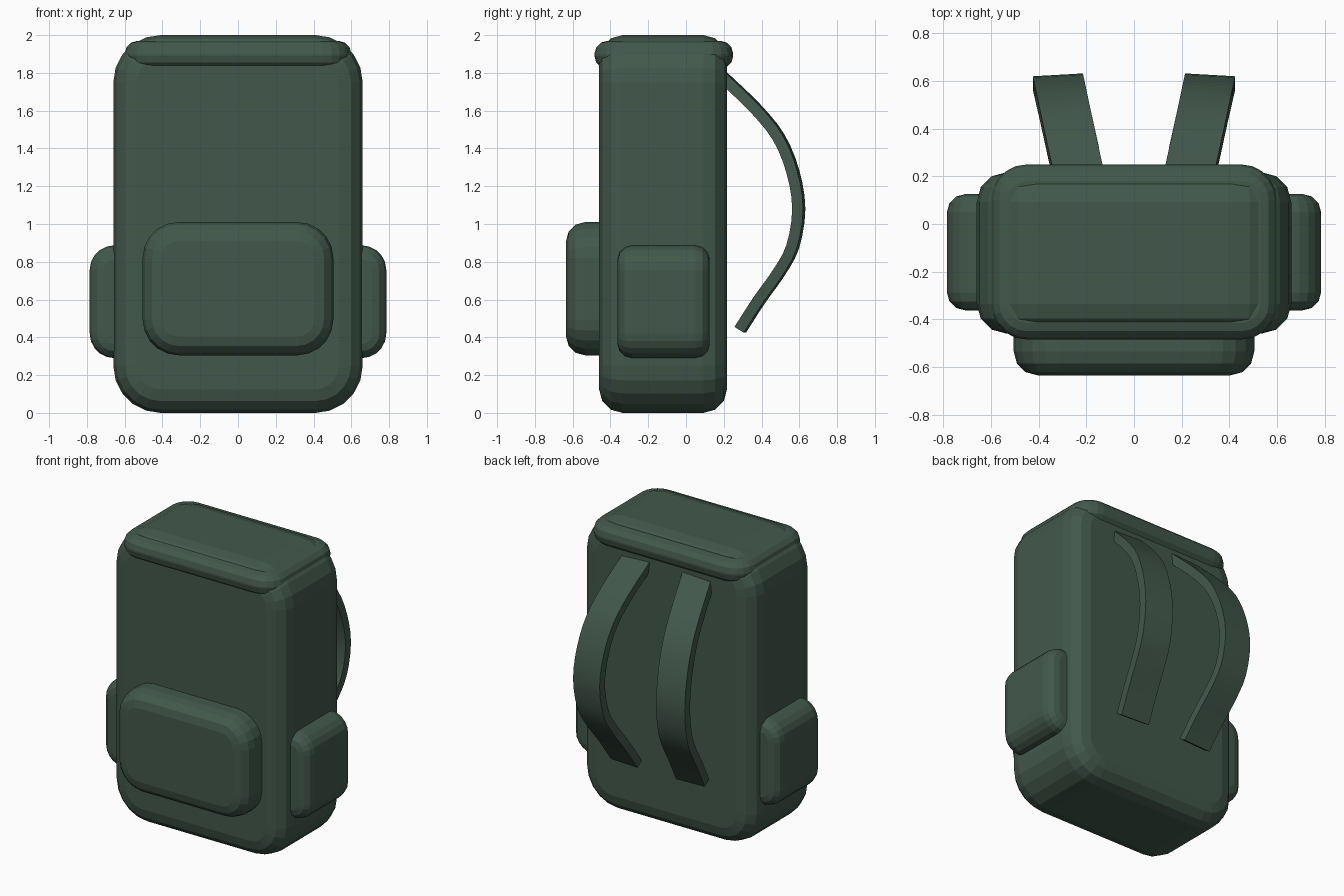
import bpy, bmesh, math
from mathutils import Vector

if "Cube" in bpy.data.objects:
    bpy.data.objects.remove(bpy.data.objects["Cube"])

fabric = bpy.data.materials.new("dark_green_fabric")
fabric.diffuse_color = (0.055, 0.098, 0.071, 1)
fabric.use_nodes = True
fabric.node_tree.nodes["Principled BSDF"].inputs["Base Color"].default_value = fabric.diffuse_color


def finish(name, bm):
    bmesh.ops.recalc_face_normals(bm, faces=bm.faces[:])
    me = bpy.data.meshes.new(name)
    bm.to_mesh(me)
    bm.free()
    me.materials.append(fabric)
    ob = bpy.data.objects.new(name, me)
    bpy.context.collection.objects.link(ob)
    return ob


def bridge(bm, rings):
    """Skin a list of equal vertex rings and cap both ends."""
    n = len(rings[0])
    for a, b in zip(rings, rings[1:]):
        for i in range(n):
            j = (i + 1) % n
            bm.faces.new((a[i], a[j], b[j], b[i]))
    bm.faces.new(rings[0])
    bm.faces.new(rings[-1])


def pad(name, lo, hi, radius, bevel, axis="y", corner_segs=5, bevel_segs=3):
    """Cushion: rounded rectangle extruded along an axis, with rounded rims."""
    lo, hi = Vector(lo), Vector(hi)
    mid, half = (lo + hi) / 2, (hi - lo) / 2
    if axis == "y":
        hu, hv, hw = half.x, half.z, half.y
    else:
        hu, hv, hw = half
    steps = []
    for k in range(bevel_segs + 1):
        t = math.pi / 2 * k / bevel_segs
        steps.append((bevel * (1 - math.sin(t)), hw - bevel * (1 - math.cos(t))))
    levels = [(d, -w) for d, w in steps] + [(d, w) for d, w in reversed(steps)]
    bm = bmesh.new()
    rings = []
    for inset, w in levels:
        ring = []
        r = radius - inset
        for q, (su, sv) in enumerate(((1, 1), (-1, 1), (-1, -1), (1, -1))):
            for s in range(corner_segs + 1):
                t = math.pi / 2 * (q + s / corner_segs)
                u = su * (hu - radius) + r * math.cos(t)
                v = sv * (hv - radius) + r * math.sin(t)
                p = Vector((u, w, v)) if axis == "y" else Vector((u, v, w))
                ring.append(bm.verts.new(mid + p))
        rings.append(ring)
    bridge(bm, rings)
    return finish(name, bm)


def strap(name, side):
    """Flat band swept along a bowed path in depth and height."""
    path = [Vector(p) for p in ((.12, 1.85), (.22, 1.755), (.37, 1.61), (.49, 1.46),
                                (.565, 1.28), (.597, 1.08), (.565, .88), (.49, .74),
                                (.39, .60), (.287, .44))]
    ends = [2 * path[0] - path[1]] + path + [2 * path[-1] - path[-2]]
    pts = []
    for i in range(1, len(ends) - 2):
        a, b, c, d = ends[i - 1:i + 3]
        for s in range(3):
            t = s / 3
            pts.append(0.5 * (2 * b + (c - a) * t + (2 * a - 5 * b + 4 * c - d) * t * t
                              + (3 * b - a - 3 * c + d) * t ** 3))
    pts.append(path[-1])
    bm = bmesh.new()
    rings = []
    for i, p in enumerate(pts):
        tan = (pts[min(i + 1, len(pts) - 1)] - pts[max(i - 1, 0)]).normalized()
        nrm = Vector((-tan.y, tan.x)) * 0.029
        ring = []
        for o, k in ((-1, -1), (1, -1), (1, 1), (-1, 1)):
            q = p + nrm * k
            x = 0.243 + (p.x - 0.25) * 0.22 + o * 0.105
            ring.append(bm.verts.new((side * x, q.x - o * 0.006, q.y)))
        rings.append(ring)
    bridge(bm, rings)
    ob = finish(name, bm)
    bpy.ops.object.select_all(action="DESELECT")
    ob.select_set(True)
    bpy.context.view_layer.objects.active = ob
    bpy.ops.object.shade_smooth_by_angle(angle=math.radians(30))


# Main bag and the lid roll wrapped around its top
pad("bag_body", (-.66, -.46, 0), (.66, .217, 2.0), .25, .125)
pad("top_flap", (-.6, -.485, 1.82), (.6, .25, 1.97), .15, .07, axis="z")

# Pockets
pad("front_pocket", (-.505, -.635, .305), (.505, -.25, 1.01), .19, .1)
for side, label in ((-1, "left"), (1, "right")):
    x0, x1 = sorted((side * .45, side * .785))
    pad(label + "_side_pocket", (x0, -.362, .29), (x1, .125, .887), .13, .075)
    # Shoulder straps on the back
    strap(label + "_shoulder_strap", side)
